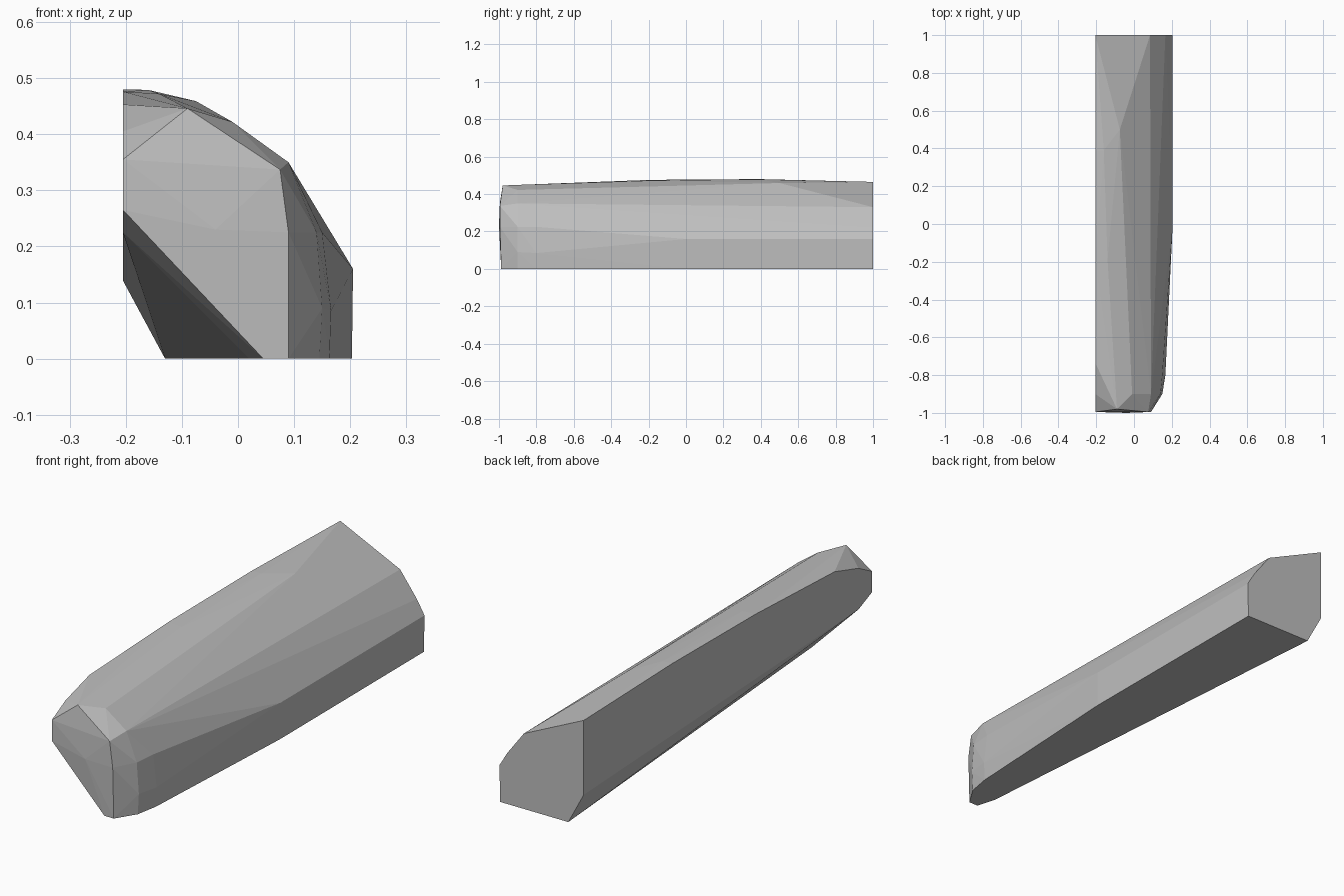
import bpy, bmesh

if "Cube" in bpy.data.objects:
    bpy.data.objects.remove(bpy.data.objects["Cube"])

grey = bpy.data.materials.new("stone_grey")
grey.diffuse_color = (0.52, 0.52, 0.52, 1)
grey.use_nodes = True
grey.node_tree.nodes["Principled BSDF"].inputs["Base Color"].default_value = grey.diffuse_color

# Cross-sections along the length: y -> outline points (x, z)
L = -0.205
sections = {
    # flat back end
    1.0: [(L, 0.139), (-0.13, 0), (0.2, 0), (0.203, 0.16), (0.166, 0.222), (0.085, 0.33), (L, 0.465)],
    # crown of the body
    0.5: [(-0.075, 0.459)],
    0.39: [(L, 0.48), (-0.16, 0.479)],
    0.0: [(0.203, 0), (0.205, 0.16)],
    -0.19: [(L, 0.476), (-0.14, 0.472)],
    # taper towards the nose
    -0.735: [(L, 0.453)],
    -0.8: [(0.163, 0), (0.166, 0.085), (0.15, 0.225)],
    -0.9: [(L, 0.225), (0.02, 0), (0.145, 0), (0.15, 0.09), (0.14, 0.225), (0.09, 0.35),
           (-0.01, 0.422), (L, 0.405)],
    # blunt nose
    -0.98: [(-0.09, 0.446)],
    -0.988: [(0.045, 0), (0.09, 0)],
    -0.995: [(L, 0.265), (L, 0.355), (0.075, 0.337), (0.09, 0.225)],
    -1.0: [(-0.04, 0.23)],
}

# Faceted body wrapped around the sections
bm = bmesh.new()
for y, outline in sections.items():
    for x, z in outline:
        bm.verts.new((x, y, z))
hull = bmesh.ops.convex_hull(bm, input=bm.verts[:])
junk = {v for v in hull["geom_interior"] + hull["geom_unused"] if isinstance(v, bmesh.types.BMVert)}
bmesh.ops.delete(bm, geom=list(junk), context='VERTS')
bmesh.ops.dissolve_limit(bm, angle_limit=0.01, verts=bm.verts[:], edges=bm.edges[:])
bmesh.ops.recalc_face_normals(bm, faces=bm.faces[:])

mesh = bpy.data.meshes.new("faceted_block")
bm.to_mesh(mesh)
bm.free()
mesh.materials.append(grey)
block = bpy.data.objects.new("faceted_block", mesh)
bpy.context.collection.objects.link(block)
